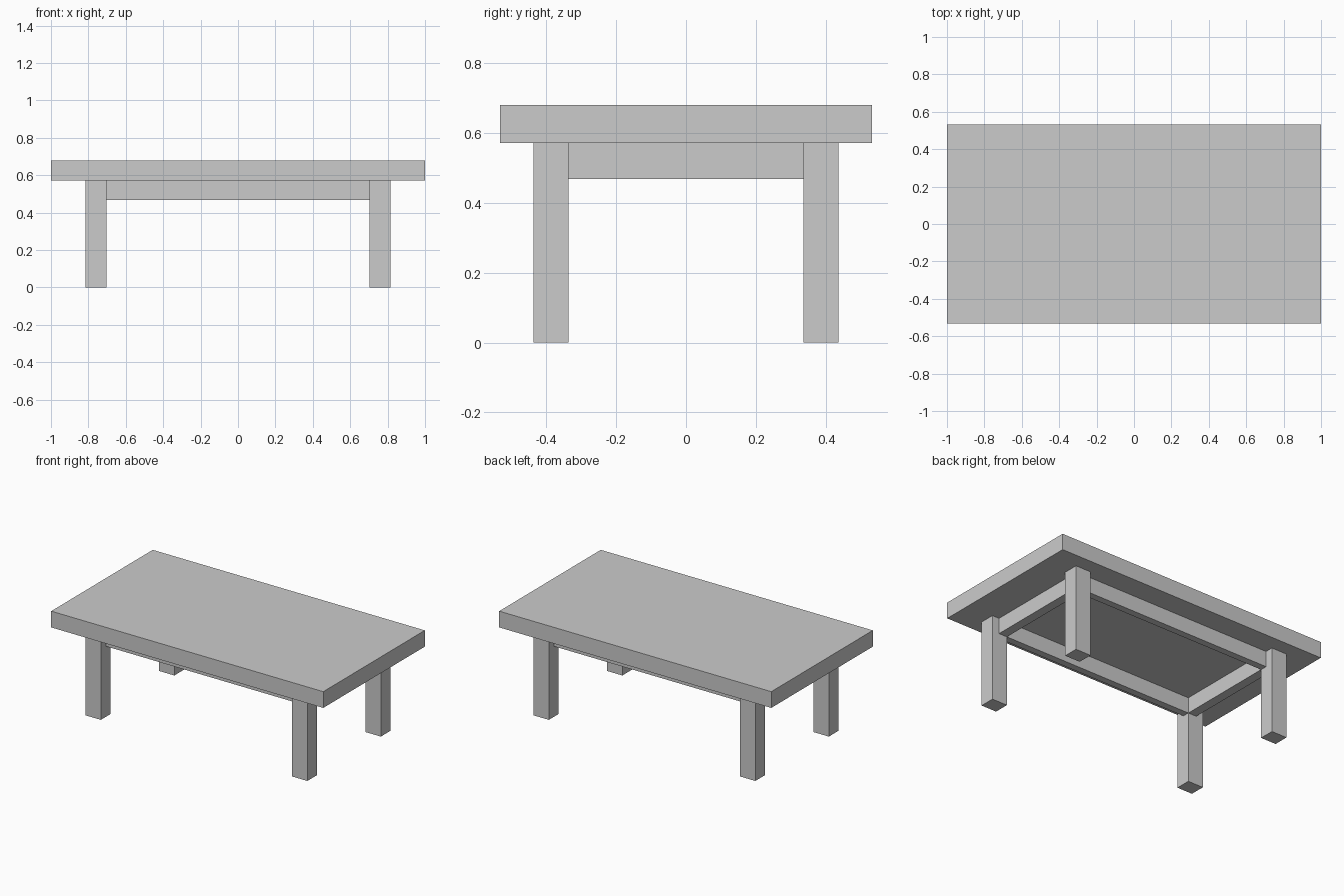
import bpy

if "Cube" in bpy.data.objects:
    bpy.data.objects.remove(bpy.data.objects["Cube"])


def box(name, x, y, z):
    """Box spanning the (min, max) ranges given for each axis."""
    spans = (x, y, z)
    bpy.ops.mesh.primitive_cube_add(size=1, location=[(a + b) / 2 for a, b in spans])
    obj = bpy.context.object
    obj.name = name
    obj.scale = [b - a for a, b in spans]
    bpy.ops.object.transform_apply(location=False, rotation=False, scale=True)
    return obj


def mirrored(side, low, high):
    """Range on the positive or negative side of an axis."""
    return (low, high) if side > 0 else (-high, -low)


UNDERSIDE, TOP = 0.572, 0.68
APRON_BOTTOM = 0.468
LEG_X, LEG_Y = (0.703, 0.815), (0.336, 0.436)   # inner and outer leg faces
APRON_X, APRON_Y = 0.764, 0.382                 # outer apron faces

# Thick slab top
box("table_top", (-1, 1), (-0.533, 0.533), (UNDERSIDE, TOP))

# Four square legs
for sy, depth in ((-1, "front"), (1, "back")):
    for sx, side in ((-1, "left"), (1, "right")):
        box(f"{depth}_{side}_leg", mirrored(sx, *LEG_X), mirrored(sy, *LEG_Y), (0, UNDERSIDE))

# Apron rails, flush with the inner leg faces
for s, name in ((-1, "front"), (1, "back")):
    box(f"{name}_apron", (-LEG_X[0], LEG_X[0]), mirrored(s, LEG_Y[0], APRON_Y), (APRON_BOTTOM, UNDERSIDE))
for s, name in ((-1, "left"), (1, "right")):
    box(f"{name}_apron", mirrored(s, LEG_X[0], APRON_X), (-LEG_Y[0], LEG_Y[0]), (APRON_BOTTOM, UNDERSIDE))
